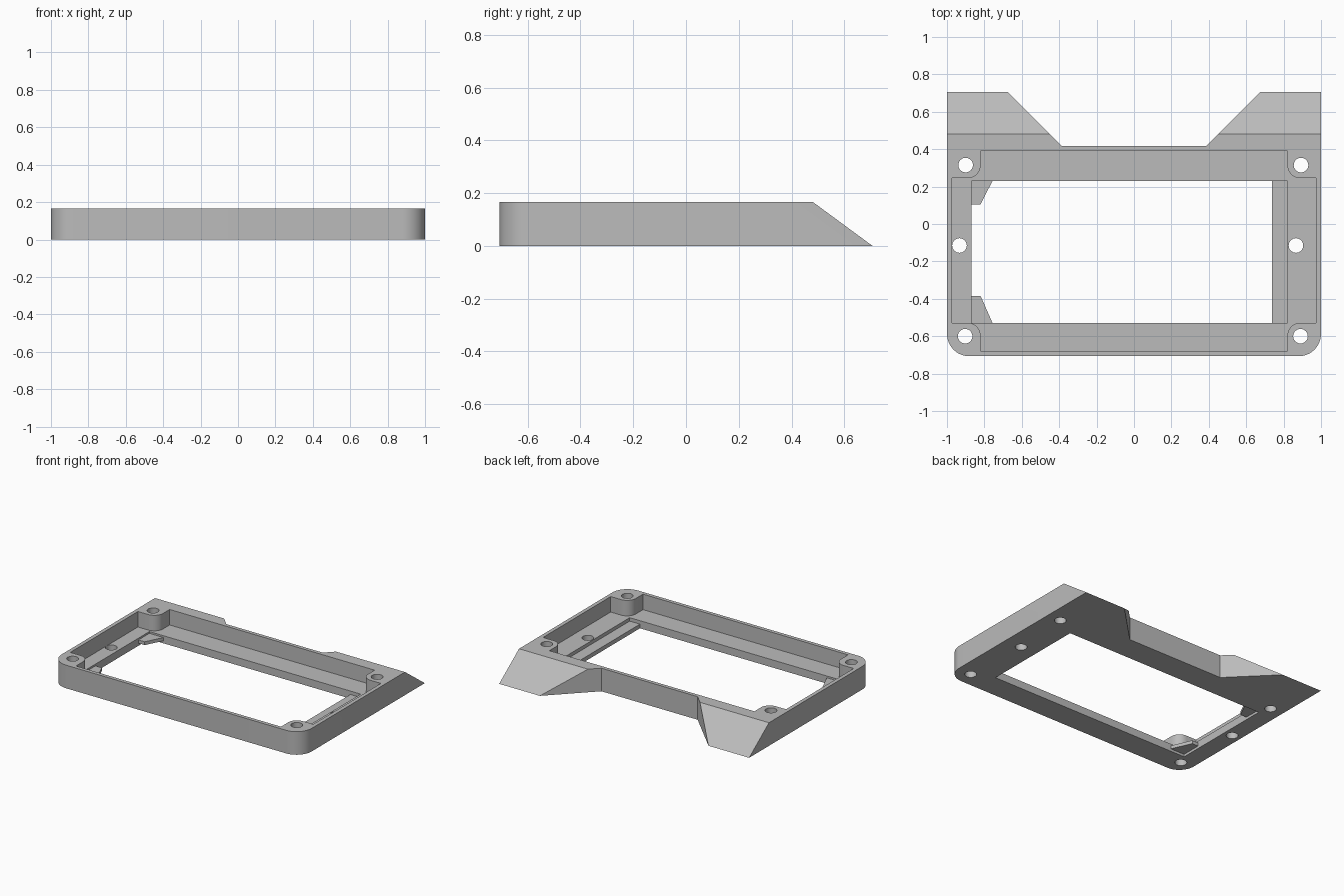
import bpy
import bmesh
from math import sin, cos, pi

old = bpy.data.objects.get("Cube")
if old:
    bpy.data.objects.remove(old, do_unlink=True)

HEIGHT, FLOOR, LEDGE = 0.167, 0.055, 0.03

grey = bpy.data.materials.new("plain grey")
grey.use_nodes = True
grey.diffuse_color = (0.5, 0.5, 0.5, 1)
grey.node_tree.nodes["Principled BSDF"].inputs["Base Color"].default_value = (0.5, 0.5, 0.5, 1)


def arc(cx, cy, r, start, end, n=12):
    """Points on an arc, angles in quarter turns."""
    angles = [(start + (end - start) * i / n) * pi / 2 for i in range(n + 1)]
    return [(cx + r * cos(a), cy + r * sin(a)) for a in angles]


def prism(name, outline, low, high, axis="z"):
    """Extrude an outline of (x, y) along z, or of (y, z) along x."""
    bm = bmesh.new()
    place = (lambda a, b, h: (a, b, h)) if axis == "z" else (lambda a, b, h: (h, a, b))
    base = [bm.verts.new(place(a, b, low)) for a, b in outline]
    top = [bm.verts.new(place(a, b, high)) for a, b in outline]
    bm.faces.new(base[::-1])
    bm.faces.new(top)
    for i in range(len(base)):
        j = (i + 1) % len(base)
        bm.faces.new((base[i], base[j], top[j], top[i]))
    bmesh.ops.recalc_face_normals(bm, faces=bm.faces)
    mesh = bpy.data.meshes.new(name)
    bm.to_mesh(mesh)
    bm.free()
    obj = bpy.data.objects.new(name, mesh)
    bpy.context.collection.objects.link(obj)
    mesh.materials.append(grey)
    return obj


def rect(x0, x1, y0, y1):
    return [(x0, y0), (x1, y0), (x1, y1), (x0, y1)]


def activate(obj):
    bpy.ops.object.select_all(action="DESELECT")
    obj.select_set(True)
    bpy.context.view_layer.objects.active = obj


def cut(target, cutter):
    cutter.hide_render = True
    mod = target.modifiers.new("cut", "BOOLEAN")
    mod.operation = "DIFFERENCE"
    mod.solver = "EXACT"
    mod.object = cutter
    activate(target)
    bpy.ops.object.modifier_apply(modifier=mod.name)
    bpy.data.objects.remove(cutter, do_unlink=True)


# Body outline: rounded front corners, two wings at the back
R = 0.12
outline = arc(-1 + R, -0.707 + R, R, 2, 3) + arc(1 - R, -0.707 + R, R, 3, 4)
outline += [(1, 0.707), (0.675, 0.707), (0.385, 0.417),
            (-0.385, 0.417), (-0.675, 0.707), (-1, 0.707)]
frame = prism("bezel_frame", outline, 0, HEIGHT)

# Sloped top of the wings
slope = (0.707 - 0.48) / HEIGHT
cut(frame, prism("wing_slope_cutter",
                 [(0.707, 0), (0.707 + slope * 0.1, -0.1), (1, -0.1), (1, 0.3),
                  (0.48 - slope * 0.1, HEIGHT + 0.1)], -1.2, 1.2, "x"))

# Recess that leaves a rounded screw boss in each corner
X, BX, r = 0.972, 0.82, 0.07
Y0, Y1, B0, B1 = -0.68, 0.39, -0.528, 0.245
recess = [(BX, Y0)] + arc(BX + r, B0 - r, r, 2, 1) + [(X, B0), (X, B1)]
recess += arc(BX + r, B1 + r, r, 3, 2) + [(BX, Y1), (-BX, Y1)]
recess += arc(-BX - r, B1 + r, r, 4, 3) + [(-X, B1), (-X, B0)]
recess += arc(-BX - r, B0 - r, r, 1, 0) + [(-BX, Y0)]
cut(frame, prism("recess_cutter", recess, FLOOR, 0.4))

# Window, with a lower ledge along one side
W0, W1 = -0.528, 0.23
cut(frame, prism("ledge_cutter", rect(-0.5, BX, W0, W1), LEDGE, 0.4))
cut(frame, prism("window_cutter", rect(-0.87, 0.738, W0, W1), -0.1, 0.4))

# Screw holes
for x, y in [(-0.9, 0.315), (0.893, 0.315), (-0.903, -0.6), (0.89, -0.6),
             (-0.933, -0.115), (0.866, -0.115)]:
    cut(frame, prism("hole_cutter", arc(x, y, 0.039, 0, 4, 32)[:-1], -0.1, 0.4))

activate(frame)
bpy.ops.object.shade_smooth_by_angle()

# Small retaining tabs in the window corners
for name, edge, tip in (("back_tab", W1, 0.105), ("front_tab", W0, -0.385)):
    way = 0.01 if edge > 0 else -0.01
    prism(name, [(-0.88, edge + way), (-0.757, edge + way), (-0.757, edge),
                 (-0.82, tip), (-0.88, tip)], 0.018, 0.042)
